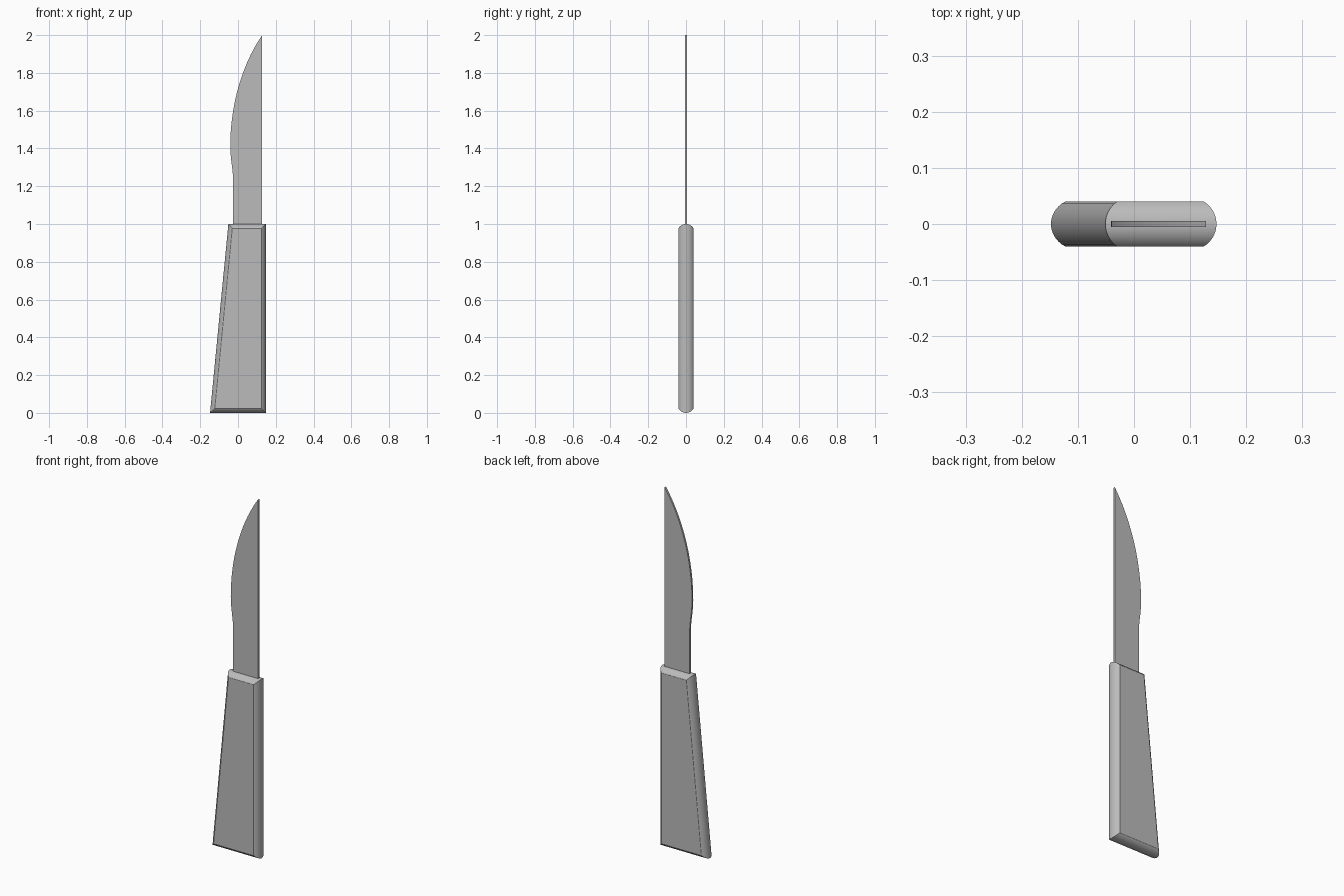
import bpy, bmesh, math

cube = bpy.data.objects.get("Cube")
if cube:
    bpy.data.objects.remove(cube)

grey = bpy.data.materials.new("plain grey")
grey.use_nodes = True
grey.diffuse_color = (0.5, 0.5, 0.5, 1)
grey.node_tree.nodes["Principled BSDF"].inputs["Base Color"].default_value = (0.5, 0.5, 0.5, 1)


def loft(name, layers):
    """Bridge matching outlines, each a (y, [(x, z), ...]) pair, and cap both ends."""
    bm = bmesh.new()
    rings = [[bm.verts.new((x, y, z)) for x, z in outline] for y, outline in layers]
    for a, b in zip(rings, rings[1:]):
        for i in range(len(a)):
            j = (i + 1) % len(a)
            bm.faces.new((a[i], a[j], b[j], b[i]))
    bm.faces.new(rings[0])
    bm.faces.new(rings[-1])
    bmesh.ops.recalc_face_normals(bm, faces=bm.faces)
    mesh = bpy.data.meshes.new(name)
    bm.to_mesh(mesh)
    bm.free()
    mesh.materials.append(grey)
    obj = bpy.data.objects.new(name, mesh)
    bpy.context.collection.objects.link(obj)
    bpy.ops.object.select_all(action='DESELECT')
    bpy.context.view_layer.objects.active = obj
    obj.select_set(True)
    bpy.ops.object.shade_smooth_by_angle(angle=math.radians(25))
    return obj


# Handle: tapered outline whose rim bulges outward in a circular arc
half, bulge, steps = 0.04, 0.023, 14
radius = (half ** 2 + bulge ** 2) / (2 * bulge)
sweep = math.asin(half / radius)


def handle_outline(d):
    def left(z):
        return -0.148 + 0.097 * z + d * 1.005
    right = 0.147 - d
    return [(left(d), d), (right, d), (right, 1 - d), (left(1 - d), 1 - d)]


layers = []
for k in range(steps + 1):
    angle = sweep * (2 * k / steps - 1)
    layers.append((radius * math.sin(angle), handle_outline(radius * (1 - math.cos(angle)))))
loft("handle", layers)


# Blade: thin plate with a straight spine, narrow neck and curved belly
def bezier(p, q, r, s, count):
    points = []
    for k in range(1, count + 1):
        t = k / count
        w = ((1 - t) ** 3, 3 * t * (1 - t) ** 2, 3 * t * t * (1 - t), t ** 3)
        points.append(tuple(sum(a * b for a, b in zip(w, c)) for c in zip(p, q, r, s)))
    return points


neck, belly, tip = (-0.026, 1.24), (-0.041, 1.41), (0.128, 2.0)
edge = [(-0.026, 0.9), neck]
edge += bezier(neck, (-0.028, 1.3), (-0.041, 1.35), belly, 5)
edge += bezier(belly, (-0.041, 1.64), (0.025, 1.85), tip, 18)
outline = edge + [(0.128, 0.9)]
loft("blade", [(-0.0055, outline), (0.0055, outline)])
